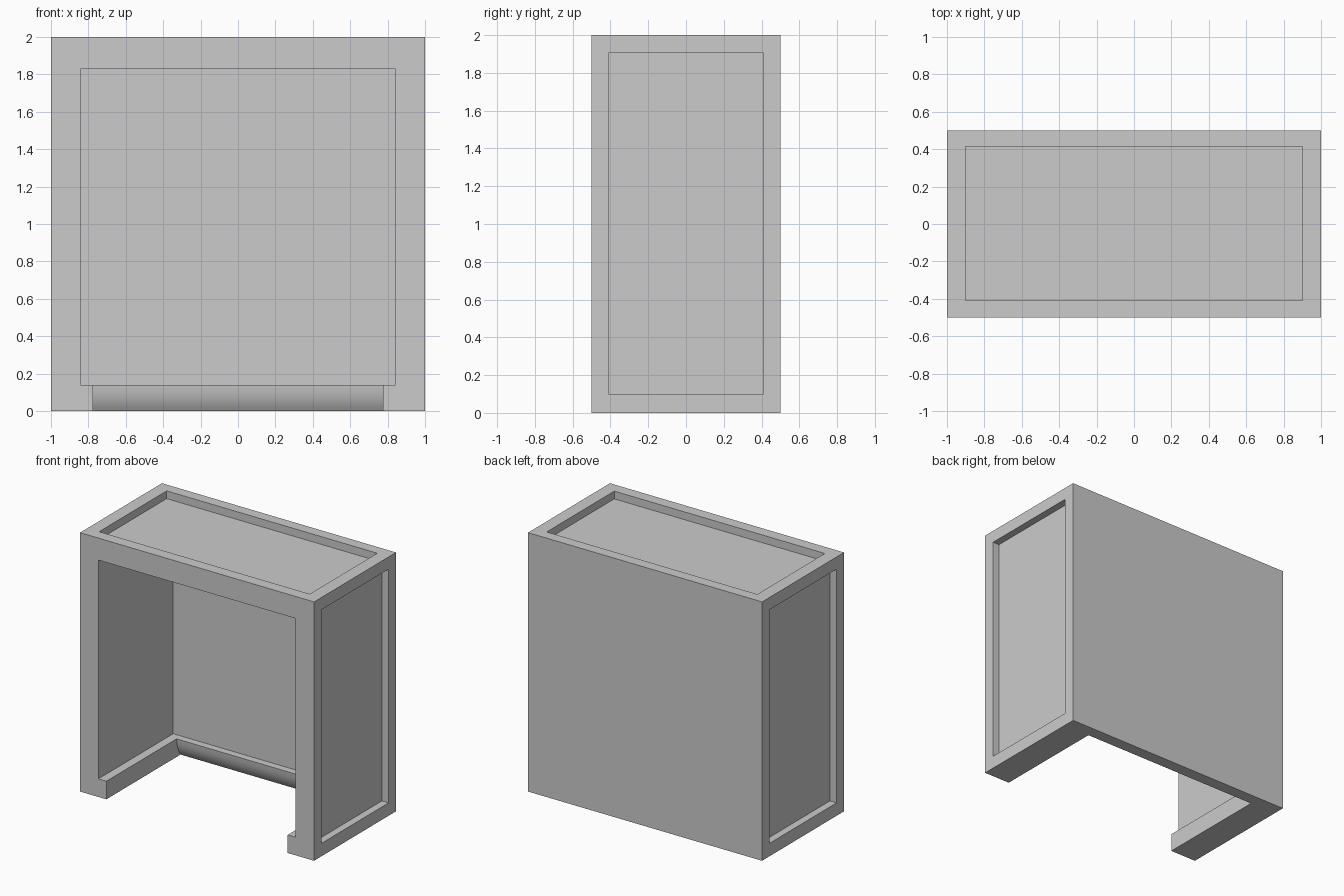
import bpy, bmesh

if "Cube" in bpy.data.objects:
    bpy.data.objects.remove(bpy.data.objects["Cube"])


def prism(name, profile, x0, x1):
    """Solid made by sweeping a (y, z) profile along x."""
    bm = bmesh.new()
    face = bm.faces.new([bm.verts.new((x0, y, z)) for y, z in profile])
    swept = bmesh.ops.extrude_face_region(bm, geom=[face])["geom"]
    moved = [g for g in swept if isinstance(g, bmesh.types.BMVert)]
    bmesh.ops.translate(bm, verts=moved, vec=(x1 - x0, 0, 0))
    bmesh.ops.recalc_face_normals(bm, faces=bm.faces)
    mesh = bpy.data.meshes.new(name)
    bm.to_mesh(mesh)
    bm.free()
    obj = bpy.data.objects.new(name, mesh)
    bpy.context.collection.objects.link(obj)
    return obj


def box(name, x, y, z):
    return prism(name, [(y[0], z[0]), (y[1], z[0]), (y[1], z[1]), (y[0], z[1])], *x)


def carve(target, cutter):
    mod = target.modifiers.new(cutter.name, "BOOLEAN")
    mod.operation = "DIFFERENCE"
    mod.solver = "EXACT"
    mod.object = cutter
    bpy.context.view_layer.objects.active = target
    bpy.ops.object.modifier_apply(modifier=mod.name)
    bpy.data.objects.remove(cutter)


# Outer block
cabinet = box("cabinet_body", (-1, 1), (-0.5, 0.5), (0, 2))

# Main opening from the front
carve(cabinet, box("cavity", (-0.843, 0.843), (-0.7, 0.413), (0.14, 1.83)))

# Open floor between the legs, with a rounded lip along the back
lip = [(0.413, -0.02), (0.406, 0), (0.386, 0.03), (0.372, 0.06),
       (0.361, 0.10), (0.357, 0.14), (0.357, 0.25)]
carve(cabinet, prism("floor_opening", [(-0.7, -0.02)] + lip + [(-0.7, 0.25)],
                     -0.775, 0.775))

# Recessed panels on both sides and the top
for side in (-1, 1):
    xs = sorted((side * 0.943, side * 1.2))
    carve(cabinet, box("side_recess", xs, (-0.41, 0.41), (0.1, 1.905)))
carve(cabinet, box("top_recess", (-0.9, 0.9), (-0.41, 0.415), (1.94, 2.2)))

# Smooth the lip, keep all other edges sharp
bpy.ops.object.select_all(action="DESELECT")
cabinet.select_set(True)
bpy.context.view_layer.objects.active = cabinet
bpy.ops.object.shade_smooth_by_angle(angle=0.52)
